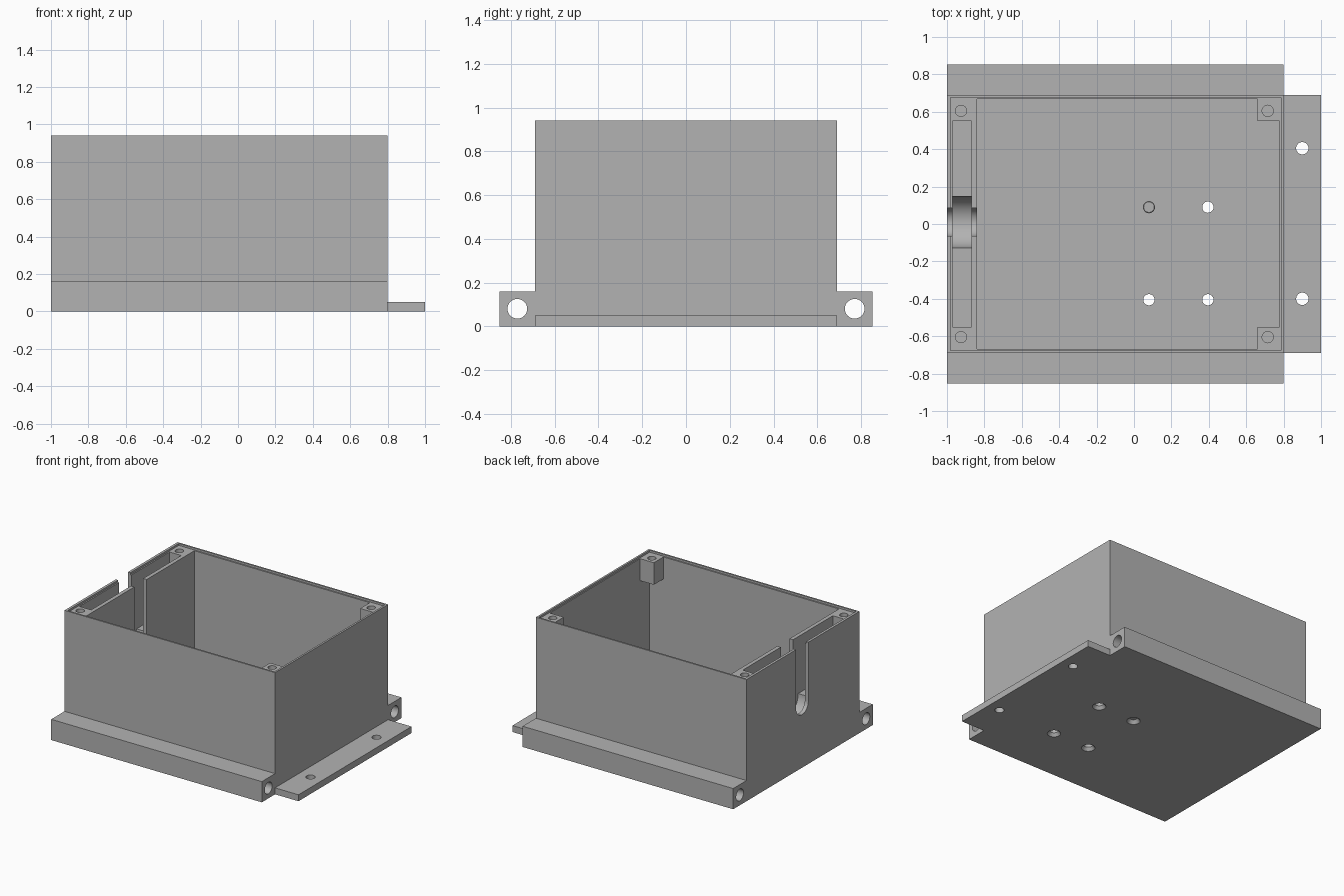
import bpy, bmesh, math
from mathutils import Vector

cube = bpy.data.objects.get("Cube")
if cube:
    bpy.data.objects.remove(cube, do_unlink=True)

grey = bpy.data.materials.new("plain grey")
grey.use_nodes = True
COLOUR = (0.45, 0.45, 0.45, 1)
grey.diffuse_color = COLOUR
grey.node_tree.nodes["Principled BSDF"].inputs["Base Color"].default_value = COLOUR


def finish(name, bm):
    bmesh.ops.recalc_face_normals(bm, faces=bm.faces)
    mesh = bpy.data.meshes.new(name)
    bm.to_mesh(mesh)
    bm.free()
    mesh.materials.append(grey)
    obj = bpy.data.objects.new(name, mesh)
    bpy.context.collection.objects.link(obj)
    return obj


def prism(name, outline, axis, lo, hi):
    """Extrude a 2D outline along x or z: (y, z) for x, (x, y) for z."""
    def place(p, t):
        return (t, p[0], p[1]) if axis == "x" else (p[0], p[1], t)
    bm = bmesh.new()
    base = bm.faces.new([bm.verts.new(place(p, lo)) for p in outline])
    new = bmesh.ops.extrude_face_region(bm, geom=[base])["geom"]
    move = Vector((hi - lo, 0, 0) if axis == "x" else (0, 0, hi - lo))
    bmesh.ops.translate(bm, vec=move,
                        verts=[v for v in new if isinstance(v, bmesh.types.BMVert)])
    return finish(name, bm)


def box(name, x0, x1, y0, y1, z0, z1):
    return prism(name, [(x0, y0), (x1, y0), (x1, y1), (x0, y1)], "z", z0, z1)


def arc(cx, cy, r, start, end, n):
    return [(cx + r * math.cos(start + (end - start) * i / n),
             cy + r * math.sin(start + (end - start) * i / n)) for i in range(n + 1)]


def rod(centre, r, axis, lo, hi):
    return prism("cutter", arc(*centre, r, 0, math.tau, 40)[:-1], axis, lo, hi)


def cone(x, y, r_low, r_high, z0, z1):
    bm = bmesh.new()
    bmesh.ops.create_cone(bm, cap_ends=True, segments=40, radius1=r_low,
                          radius2=r_high, depth=z1 - z0)
    bmesh.ops.translate(bm, verts=bm.verts, vec=(x, y, (z0 + z1) / 2))
    return finish("cutter", bm)


def cut(obj, cutters):
    """Subtract every cutter, then shade round holes smoothly."""
    bpy.ops.object.select_all(action="DESELECT")
    bpy.context.view_layer.objects.active = obj
    obj.select_set(True)
    for cutter in cutters:
        cutter.hide_render = True
        mod = obj.modifiers.new("cut", "BOOLEAN")
        mod.operation = "DIFFERENCE"
        mod.solver = "EXACT"
        mod.object = cutter
        bpy.ops.object.modifier_apply(modifier=mod.name)
        bpy.data.objects.remove(cutter, do_unlink=True)
    bpy.ops.object.shade_smooth_by_angle(angle=math.radians(30))


TOP, LEDGE, FLOOR = 0.94, 0.925, 0.05
SLOT_Y, SLOT_Z = 0.01, 0.485
ABOVE = TOP + 0.1

# Housing: lid recess, main cavity, cable pocket and slot
housing = box("housing", -1, 0.80, -0.69, 0.69, 0, TOP)
pocket = ([(-0.55, ABOVE), (-0.55, SLOT_Z)]
          + arc(SLOT_Y, SLOT_Z, 0.137, math.pi, math.tau, 28)
          + [(0.55, SLOT_Z), (0.55, ABOVE)])
slot = (arc(SLOT_Y, SLOT_Z, 0.075, math.pi, math.tau, 24)
        + [(SLOT_Y + 0.075, ABOVE), (SLOT_Y - 0.075, ABOVE)])
cutters = [
    box("cutter", -0.98, 0.785, -0.677, 0.677, LEDGE, ABOVE),
    box("cutter", -0.84, 0.778, -0.667, 0.667, FLOOR, ABOVE),
    prism("cutter", pocket, "x", -0.97, -0.87),
    prism("cutter", slot, "x", -1.1, -0.8),
]
# Screw holes beside the pocket
for y in (-0.605, 0.605):
    cutters.append(rod((-0.925, y), 0.03, "z", 0.79, ABOVE))
# Countersunk holes in the floor
for x in (0.08, 0.395):
    for y in (-0.405, 0.09):
        cutters.append(rod((x, y), 0.03, "z", -0.1, 0.2))
        cutters.append(cone(x, y, 0.049, 0.028, -0.002, 0.026))
cut(housing, cutters)

# Short screw posts and side rails with lengthwise bores
for side, label in ((-1, "front"), (1, "back")):
    y0, y1 = sorted((side * 0.55, side * 0.67))
    post = box(label + "_screw_post", 0.66, 0.782, y0, y1, 0.755, LEDGE)
    cut(post, [rod((0.715, side * 0.605), 0.03, "z", 0.79, ABOVE)])

    y0, y1 = sorted((side * 0.69, side * 0.852))
    rail = box(label + "_rail", -1, 0.80, y0, y1, 0, 0.16)
    cut(rail, [rod((side * 0.771, 0.08), 0.045, "x", -1.1, 0.9)])

# Mounting tab on the end
tab = box("mounting_tab", 0.80, 1, -0.69, 0.69, 0, 0.05)
cut(tab, [rod((0.9, y), 0.033, "z", -0.1, 0.2) for y in (-0.4, 0.405)])
